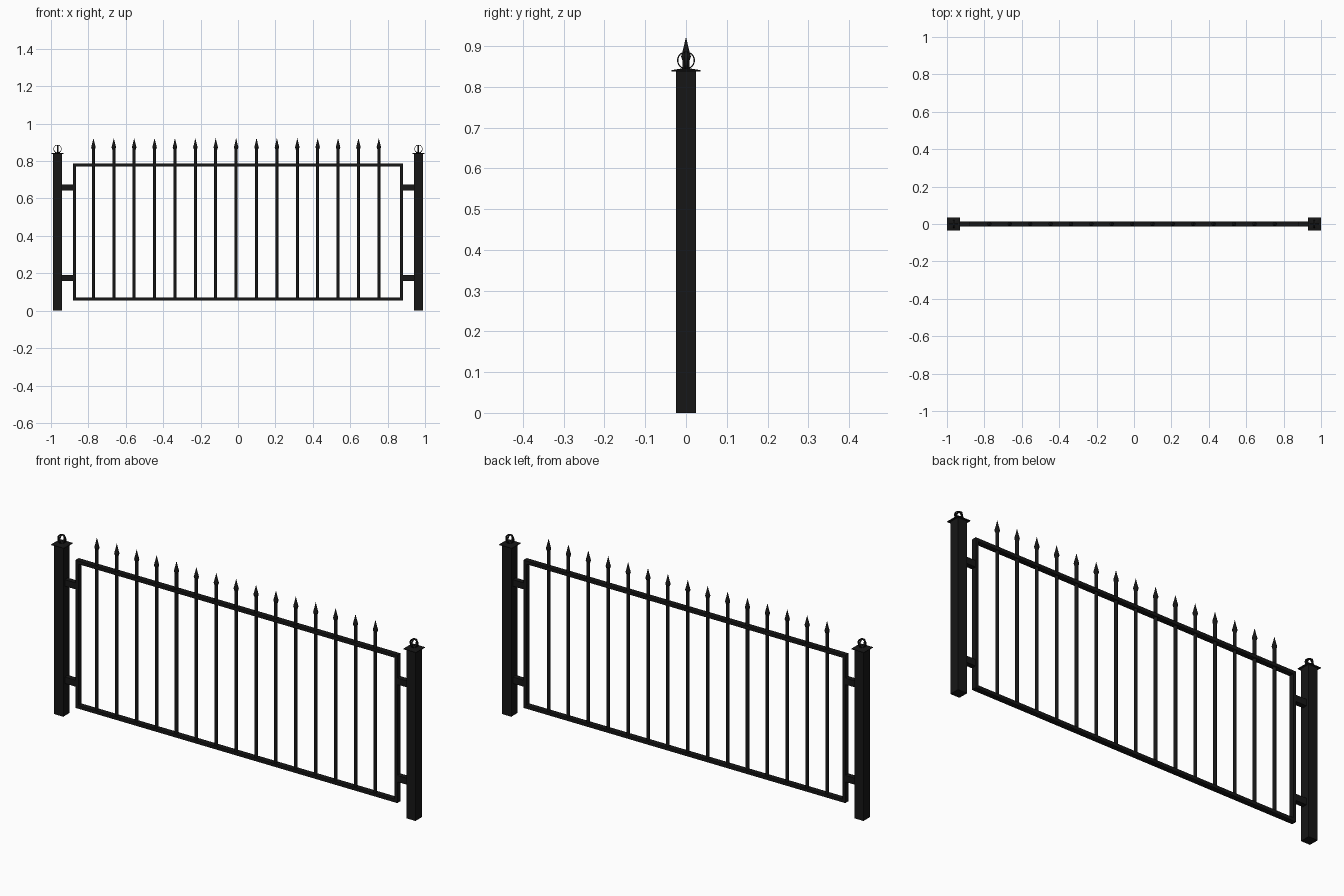
import bpy, bmesh
from math import pi
from mathutils import Matrix

if "Cube" in bpy.data.objects:
    bpy.data.objects.remove(bpy.data.objects["Cube"])

iron = bpy.data.materials.new("black_iron")
iron.diffuse_color = (0.008, 0.008, 0.008, 1)
iron.use_nodes = True
iron.node_tree.nodes["Principled BSDF"].inputs["Base Color"].default_value = iron.diffuse_color


def finish(name, bm):
    bmesh.ops.recalc_face_normals(bm, faces=bm.faces)
    me = bpy.data.meshes.new(name)
    bm.to_mesh(me)
    bm.free()
    me.materials.append(iron)
    ob = bpy.data.objects.new(name, me)
    bpy.context.collection.objects.link(ob)
    return ob


def box(name, x0, x1, depth, z0, z1):
    bm = bmesh.new()
    m = Matrix.Translation(((x0 + x1) / 2, 0, (z0 + z1) / 2)) @ Matrix.Diagonal((x1 - x0, depth, z1 - z0, 1))
    bmesh.ops.create_cube(bm, size=1, matrix=m)
    return finish(name, bm)


def loft(name, x, sections, sides, turn=0.0):
    """Stack of regular polygons (radius, z) at x; a zero radius is a point."""
    bm = bmesh.new()
    for (r0, z0), (r1, z1) in zip(sections, sections[1:]):
        m = Matrix.Translation((x, 0, (z0 + z1) / 2)) @ Matrix.Rotation(turn, 4, 'Z')
        ends = z0 == sections[0][1]
        bmesh.ops.create_cone(bm, cap_ends=ends, segments=sides, radius1=r0,
                              radius2=r1, depth=z1 - z0, matrix=m)
        if ends and r1 > 0:  # drop the hidden upper lid
            lid = [f for f in bm.faces if all(abs(v.co.z - z1) < 1e-6 for v in f.verts)]
            bmesh.ops.delete(bm, geom=lid, context='FACES_ONLY')
    bmesh.ops.remove_doubles(bm, verts=bm.verts, dist=1e-5)
    return finish(name, bm)


def band_ring(name, x, z, turn):
    """Thin flat hoop standing upright."""
    bm = bmesh.new()
    m = Matrix.Translation((x, 0, z)) @ Matrix.Rotation(turn, 4, 'Z') @ Matrix.Rotation(pi / 2, 4, 'X')
    bmesh.ops.create_cone(bm, cap_ends=False, segments=24, radius1=0.022,
                          radius2=0.022, depth=0.008, matrix=m)
    ob = finish(name, bm)
    mod = ob.modifiers.new("thickness", 'SOLIDIFY')
    mod.thickness = 0.003
    return ob


# Posts with caps, crossed hoops and brackets, one set per side
for side, s in (("left", -1), ("right", 1)):
    px = 0.965 * s
    box(f"{side}_post", px - 0.025, px + 0.025, 0.05, 0, 0.84)
    half_diag = 0.035 * 2 ** 0.5
    loft(f"{side}_post_cap", px, [(half_diag, 0.838), (half_diag, 0.841), (0.007, 0.846)], 4, pi / 4)
    for k in range(2):
        band_ring(f"{side}_finial_ring_{k + 1}", px, 0.865, k * pi / 2)
    for label, z in (("lower", 0.176), ("upper", 0.658)):
        a, b = sorted((0.942 * s, 0.878 * s))
        box(f"{side}_{label}_bracket", a, b, 0.025, z - 0.016, z + 0.016)
    # Frame upright
    a, b = sorted((0.882 * s, 0.866 * s))
    box(f"{side}_frame_upright", a, b, 0.026, 0.055, 0.787)

# Frame rails
box("bottom_rail", -0.882, 0.882, 0.026, 0.055, 0.071)
box("top_rail", -0.882, 0.882, 0.026, 0.771, 0.787)

# Pickets with spear heads
for i in range(15):
    x = -0.773 + i * 0.109
    loft(f"picket_{i + 1}", x, [(0.008, 0.06), (0.008, 0.865)], 12)
    loft(f"spear_head_{i + 1}", x, [(0.008, 0.862), (0.012, 0.874), (0.006, 0.897), (0, 0.923)], 12)
